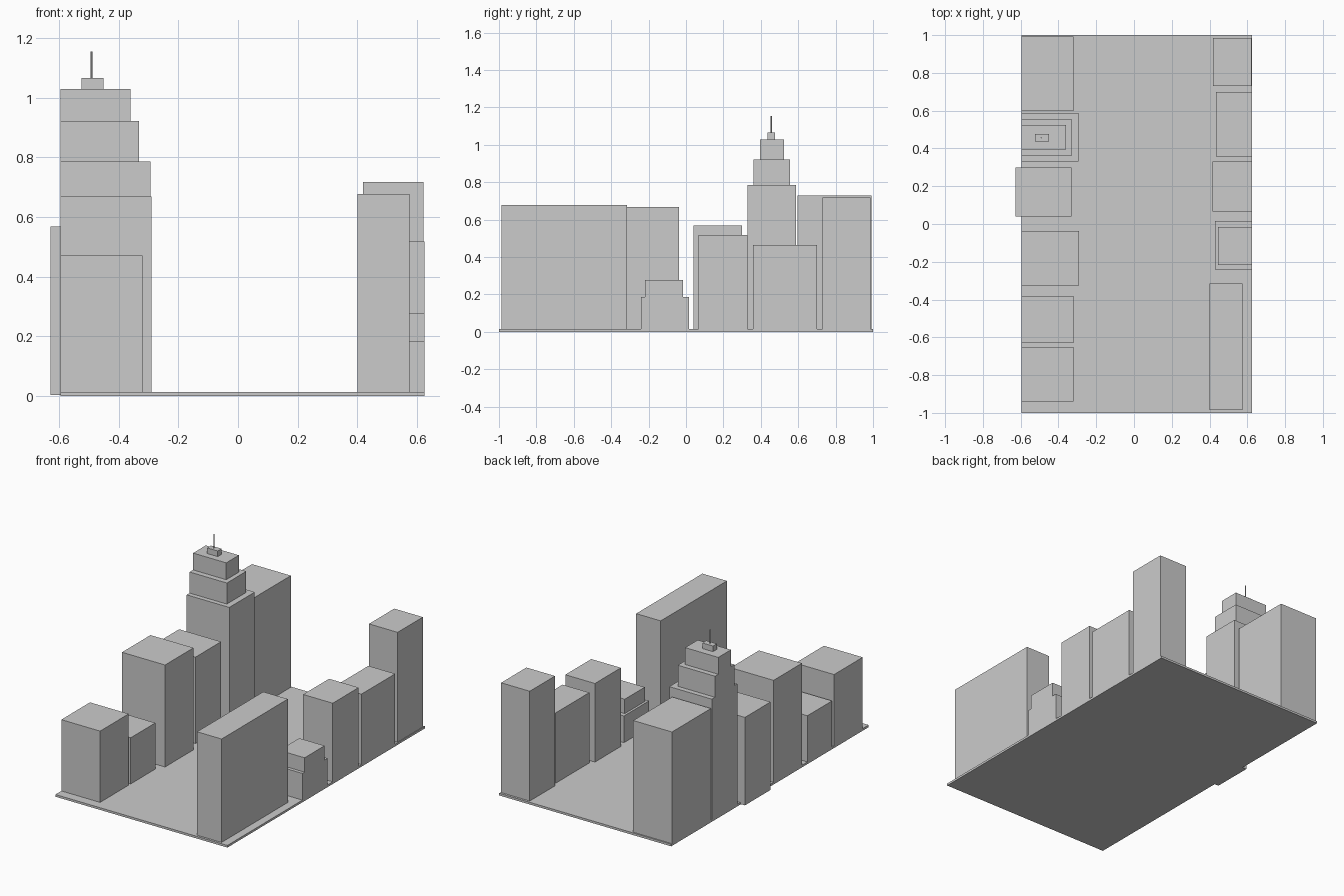
import bpy

if "Cube" in bpy.data.objects:
    bpy.data.objects.remove(bpy.data.objects["Cube"])


def box(name, x0, x1, y0, y1, z0, z1):
    bpy.ops.mesh.primitive_cube_add(size=1, location=((x0 + x1) / 2, (y0 + y1) / 2, (z0 + z1) / 2))
    ob = bpy.context.object
    ob.name = name
    ob.scale = (x1 - x0, y1 - y0, z1 - z0)
    bpy.ops.object.transform_apply(location=False, rotation=False, scale=True)
    return ob


LEFT, RIGHT = -0.595, 0.625
FOOT = 0.004  # buildings sink into the slab

# Street slab
box("street_slab", LEFT, RIGHT, -1, 1, 0, 0.014)

# Plain city blocks: name, x range, y range, height
blocks = [
    ("left_block_back", LEFT, -0.32, 0.597, 0.992, 0.73),
    ("left_block_overhanging", -0.628, -0.33, 0.04, 0.30, 0.568),
    ("left_block_middle", LEFT, -0.29, -0.325, -0.037, 0.668),
    ("left_block_low", LEFT, -0.32, -0.63, -0.38, 0.31),
    ("left_block_front", LEFT, -0.32, -0.94, -0.65, 0.471),
    ("right_block_back", 0.418, 0.621, 0.73, 0.986, 0.718),
    ("right_block_wide", 0.435, RIGHT, 0.358, 0.70, 0.465),
    ("right_block_middle", 0.415, RIGHT, 0.067, 0.33, 0.518),
    ("right_block_front", 0.40, 0.574, -0.986, -0.315, 0.677),
]
for name, x0, x1, y0, y1, h in blocks:
    box(name, x0, x1, y0, y1, FOOT, h)

# Low stepped building on the right
box("stepped_building_base", 0.43, RIGHT, -0.24, 0.015, FOOT, 0.185)
box("stepped_building_top", 0.445, RIGHT, -0.218, -0.015, 0.185, 0.277)

# Stepped tower on the left: x end, y range, z range
tiers = [
    (-0.293, 0.33, 0.588, FOOT, 0.786),
    (-0.331, 0.36, 0.556, 0.786, 0.921),
    (-0.36, 0.395, 0.523, 0.921, 1.029),
]
for i, (x1, y0, y1, z0, z1) in enumerate(tiers):
    box(f"tower_tier_{i + 1}", LEFT, x1, y0, y1, z0, z1)
box("tower_cap", -0.525, -0.45, 0.437, 0.476, 1.029, 1.065)

# Antenna
bpy.ops.mesh.primitive_cylinder_add(vertices=8, radius=0.003, depth=0.09, location=(-0.491, 0.456, 1.11))
bpy.context.object.name = "tower_antenna"
